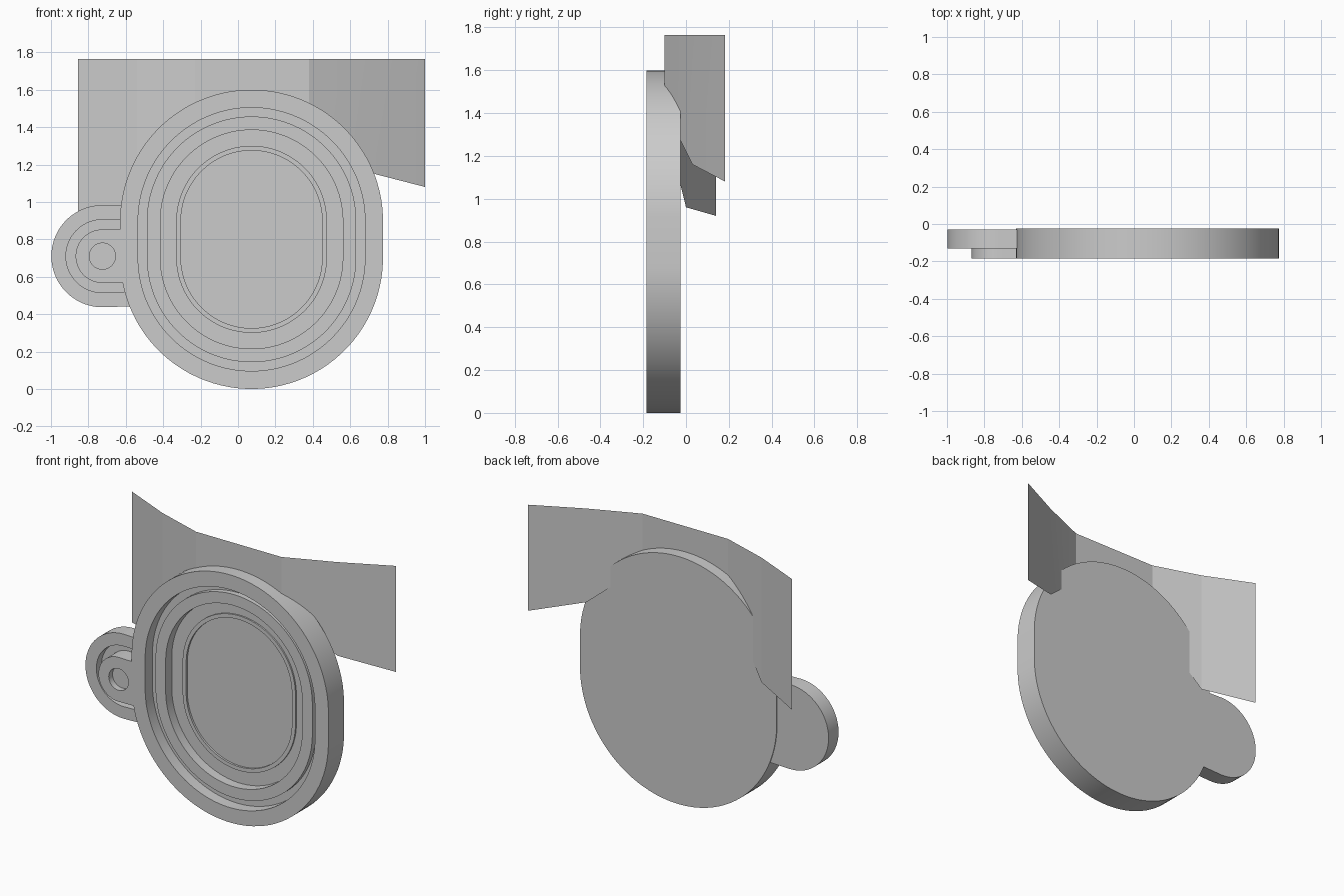
import bpy, bmesh, math

if "Cube" in bpy.data.objects:
    bpy.data.objects.remove(bpy.data.objects["Cube"])

N = 96  # points around each outline

grey = bpy.data.materials.new("grey")
grey.diffuse_color = (0.6, 0.6, 0.6, 1)
grey.use_nodes = True
grey.node_tree.nodes["Principled BSDF"].inputs["Base Color"].default_value = grey.diffuse_color


def finish(name, bm, angle=30):
    mesh = bpy.data.meshes.new(name)
    bm.to_mesh(mesh)
    bm.free()
    obj = bpy.data.objects.new(name, mesh)
    bpy.context.collection.objects.link(obj)
    mesh.materials.append(grey)
    bpy.ops.object.select_all(action='DESELECT')
    obj.select_set(True)
    bpy.context.view_layer.objects.active = obj
    bpy.ops.object.shade_smooth_by_angle(angle=math.radians(angle))
    return obj


def loft(name, loops):
    """Join a run of outlines from back to front and cap both ends."""
    bm = bmesh.new()
    rings = [[bm.verts.new(p) for p in loop] for loop in loops]
    for a, b in zip(rings, rings[1:]):
        for i in range(N):
            j = (i + 1) % N
            bm.faces.new((a[i], a[j], b[j], b[i]))
    bm.faces.new(rings[0])
    bm.faces.new(rings[-1])
    bmesh.ops.recalc_face_normals(bm, faces=bm.faces)
    return finish(name, bm)


def oval(r, y):
    """Upright stadium outline around the cover centre."""
    pts = []
    for i in range(N):
        a = 2 * math.pi * i / N + math.pi / N
        shift = 0.097 if math.sin(a) > 0 else -0.097
        pts.append((0.0725 + r * math.cos(a), y, 0.80 + shift + r * math.sin(a)))
    return pts


def tab_outline(r, y):
    """Round on the left, straight end buried in the cover rim on the right."""
    pts = []
    for i in range(N // 2):
        a = math.pi / 2 + math.pi * i / (N // 2 - 1)
        pts.append((-0.725 + r * math.cos(a), y, 0.71 + r * math.sin(a)))
    for i in range(N // 2):
        t = (i + 0.5) / (N // 2)
        pts.append((-0.548, y, 0.71 - r + 2 * r * t))
    return pts


def circle(r, y):
    return [(-0.725 + r * math.cos(a), y, 0.71 + r * math.sin(a))
            for a in (math.pi / 2 + 2 * math.pi * i / N for i in range(N))]


# Oval cover with groove, raised ring and sunken centre
loft("oval_cover", [oval(r, y) for r, y in [
    (0.703, -0.025), (0.703, -0.185), (0.607, -0.185), (0.607, -0.11),
    (0.56, -0.11), (0.56, -0.145), (0.488, -0.145), (0.488, -0.083),
    (0.403, -0.083), (0.403, -0.093), (0.378, -0.093), (0.378, -0.08)]])

# Side tab with a channel around a raised, drilled boss
loft("side_tab", [tab_outline(r, y) for r, y in [
    (0.273, -0.03), (0.273, -0.132), (0.195, -0.132), (0.195, -0.08),
    (0.143, -0.08), (0.143, -0.184)]] + [circle(0.07, -0.184), circle(0.07, -0.145)])

# Thin bent backing sheet: x, y and lower edge height of each fold
bm = bmesh.new()
cols = [(bm.verts.new((x, y, z)), bm.verts.new((x, y, 1.765))) for x, y, z in [
    (-0.855, 0.14, 0.92), (-0.54, 0.0, 0.96), (-0.23, -0.1, 1.37),
    (0.38, -0.1, 1.42), (0.69, 0.03, 1.16), (1.0, 0.183, 1.08)]]
for a, b in zip(cols, cols[1:]):
    bm.faces.new((a[0], b[0], b[1], a[1]))
finish("backing_sheet", bm, 5)
